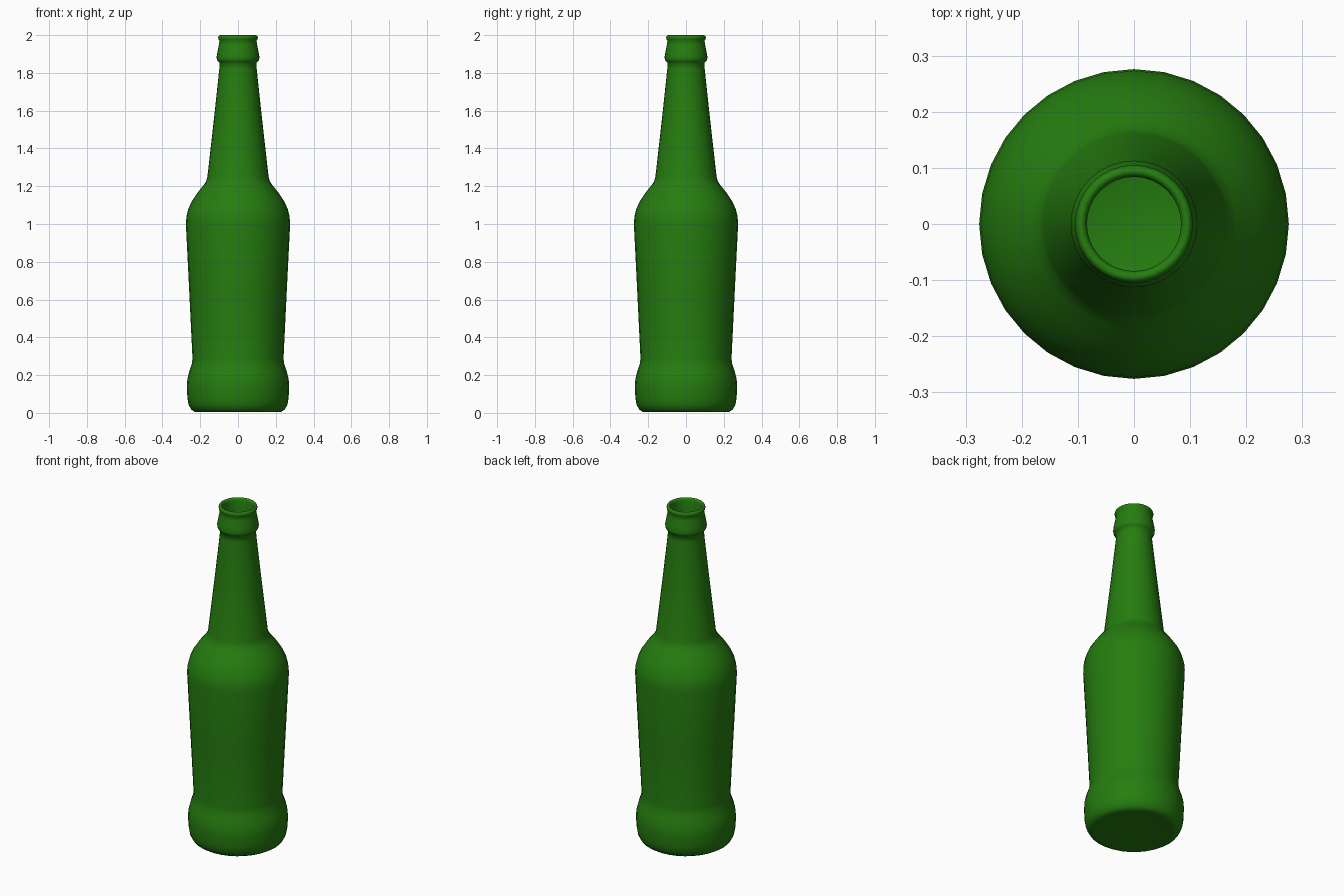
import bpy, bmesh, math

SIDES = 32

# outer silhouette (radius, height), bottom to lip
outer = [(0.205, 0.008), (0.228, 0.005), (0.248, 0.018), (0.262, 0.045), (0.268, 0.08),
         (0.271, 0.14), (0.268, 0.18), (0.258, 0.22), (0.244, 0.26), (0.241, 0.29),
         (0.258, 0.64), (0.276, 1.0), (0.273, 1.04), (0.263, 1.08), (0.245, 1.12),
         (0.215, 1.165), (0.183, 1.205), (0.169, 1.225), (0.162, 1.25),
         (0.128, 1.55), (0.099, 1.82), (0.098, 1.855),
         (0.106, 1.86), (0.112, 1.87), (0.113, 1.885), (0.109, 1.91), (0.101, 1.95),
         (0.098, 1.97), (0.104, 1.978), (0.105, 1.988), (0.101, 1.997), (0.095, 2.0)]
# inner wall, lip down to the floor
inner = [(0.088, 1.997), (0.084, 1.985), (0.084, 1.83), (0.112, 1.55), (0.146, 1.25),
         (0.166, 1.2), (0.23, 1.12), (0.258, 1.02), (0.26, 1.0), (0.225, 0.29),
         (0.254, 0.16), (0.25, 0.07), (0.215, 0.022)]

bm = bmesh.new()
rings = []
for r, z in outer + inner:
    rings.append([bm.verts.new((r * math.cos(2 * math.pi * i / SIDES),
                                r * math.sin(2 * math.pi * i / SIDES), z))
                  for i in range(SIDES)])
for a, b in zip(rings, rings[1:]):
    for i in range(SIDES):
        j = (i + 1) % SIDES
        bm.faces.new((a[i], a[j], b[j], b[i]))
# underside and inside floor
bm.faces.new(rings[0][::-1])
bm.faces.new(rings[-1])
bmesh.ops.recalc_face_normals(bm, faces=bm.faces[:])

mesh = bpy.data.meshes.new("bottle")
bm.to_mesh(mesh)
bm.free()
bottle = bpy.data.objects.new("bottle", mesh)
bpy.context.collection.objects.link(bottle)

# green glass
green = bpy.data.materials.new("green_glass")
green.diffuse_color = (0.019, 0.205, 0.005, 1)
mesh.materials.append(green)

bpy.context.view_layer.objects.active = bottle
bottle.select_set(True)
bpy.ops.object.shade_smooth_by_angle(angle=math.radians(60))
